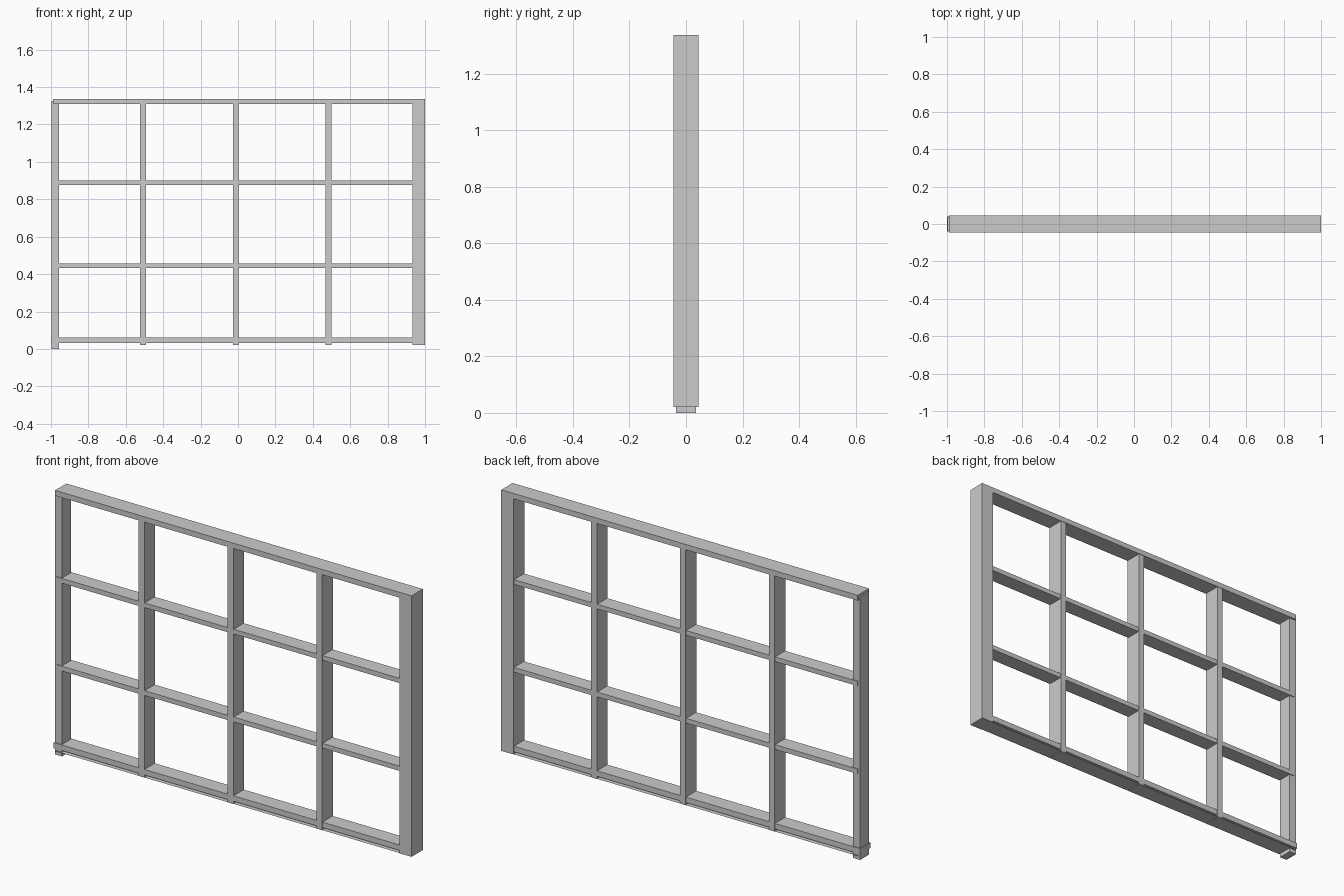
import bpy, bmesh
from mathutils import Matrix, Vector

if "Cube" in bpy.data.objects:
    bpy.data.objects.remove(bpy.data.objects["Cube"])


def box(name, x, y, z):
    """Box spanning the (min, max) range on each axis."""
    lo, hi = Vector((x[0], y[0], z[0])), Vector((x[1], y[1], z[1]))
    bm = bmesh.new()
    bmesh.ops.create_cube(bm, size=1)
    bmesh.ops.transform(bm, verts=bm.verts,
                        matrix=Matrix.Translation((lo + hi) / 2) @ Matrix.Diagonal((*(hi - lo), 1)))
    me = bpy.data.meshes.new(name)
    bm.to_mesh(me)
    bm.free()
    ob = bpy.data.objects.new(name, me)
    bpy.context.collection.objects.link(ob)
    return ob


def depth(d):
    return (-d, d)


# outer frame
box("top_rail", (-0.99, 0.995), depth(0.045), (1.31, 1.337))
box("right_post", (0.932, 1.0), depth(0.045), (0.02, 1.337))
box("left_post", (-0.997, -0.957), depth(0.036), (0.0, 1.325))
box("bottom_rail", (-1.0, 0.94), depth(0.041), (0.032, 0.06))

# thin sheet closing the underside
bpy.ops.mesh.primitive_plane_add(size=1, location=(-0.025, 0, 0.021))
sheet = bpy.context.object
sheet.name = "bottom_sheet"
sheet.scale = (1.93, 0.088, 1)

# upright dividers
for i, x in enumerate((-0.509, -0.012, 0.484)):
    box(f"upright_divider_{i + 1}", (x - 0.016, x + 0.016), depth(0.043), (0.02, 1.315))

# shelves
for i, z in enumerate((0.445, 0.888)):
    box(f"shelf_{i + 1}", (-0.985, 0.94), depth(0.04), (z - 0.012, z + 0.012))
